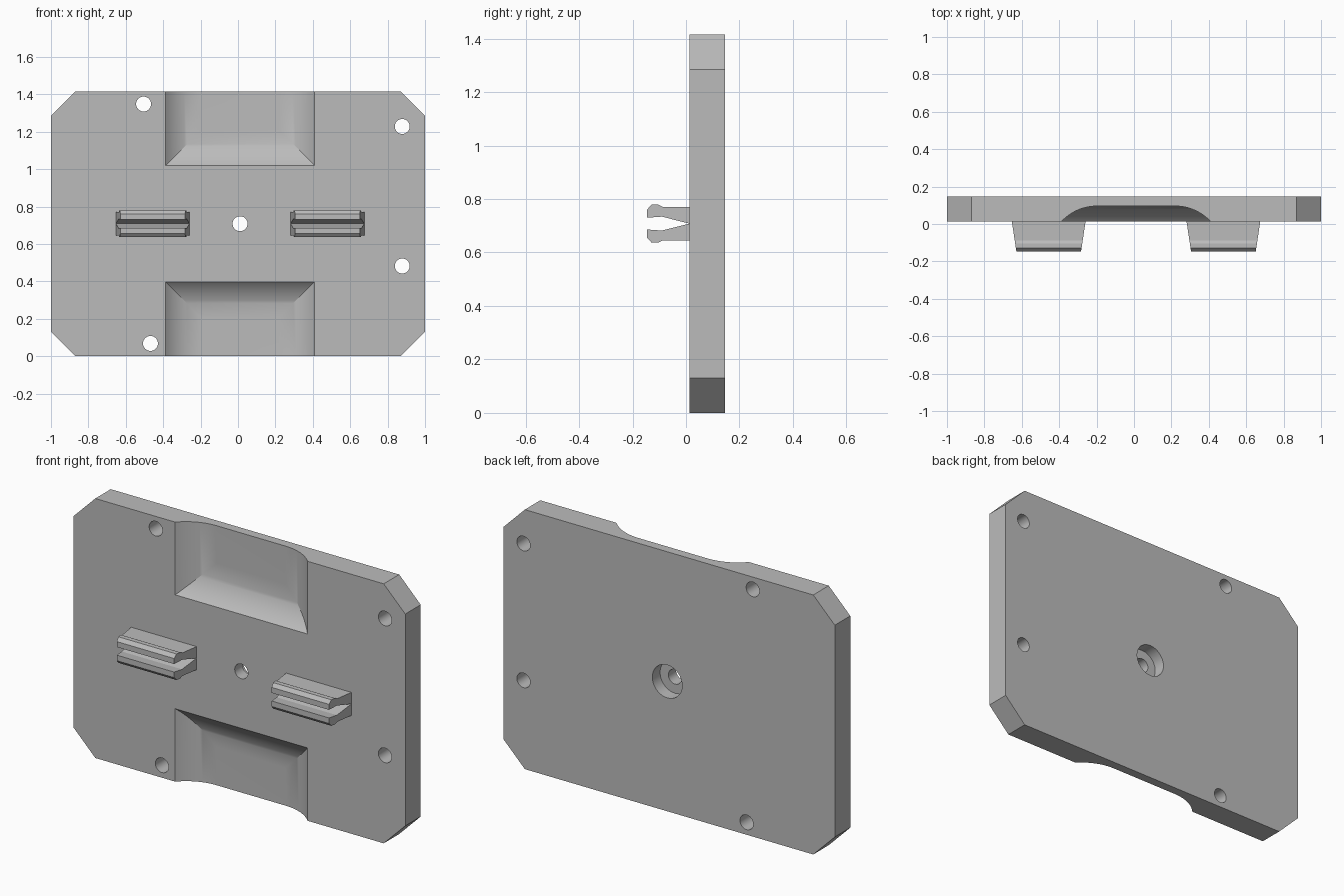
import bpy, bmesh, math
from mathutils import Matrix, Vector

cube = bpy.data.objects.get("Cube")
if cube:
    bpy.data.objects.remove(cube, do_unlink=True)

FRONT, BACK = 0.013, 0.146        # plate faces along y
HEIGHT, MID_Z, MID_X = 1.415, 0.708, 0.011

grey = bpy.data.materials.new("plain_grey")
grey.use_nodes = True
COLOUR = (0.5, 0.5, 0.5, 1)
grey.diffuse_color = COLOUR
grey.node_tree.nodes["Principled BSDF"].inputs["Base Color"].default_value = COLOUR


def loft(name, rings):
    """Skin a stack of equal-length point rings and cap both ends."""
    bm = bmesh.new()
    rows = [[bm.verts.new(p) for p in ring] for ring in rings]
    n = len(rows[0])
    for a, b in zip(rows, rows[1:]):
        for i in range(n):
            j = (i + 1) % n
            bm.faces.new((a[i], a[j], b[j], b[i]))
    bm.faces.new(rows[0])
    bm.faces.new(rows[-1])
    bmesh.ops.recalc_face_normals(bm, faces=bm.faces[:])
    mesh = bpy.data.meshes.new(name)
    bm.to_mesh(mesh)
    bm.free()
    mesh.materials.append(grey)
    obj = bpy.data.objects.new(name, mesh)
    bpy.context.collection.objects.link(obj)
    return obj


def disc(x, z, y, r, sides=40):
    return [(x + r * math.cos(math.tau * i / sides), y,
             z + r * math.sin(math.tau * i / sides)) for i in range(sides)]


def cut(target, cutter):
    cutter.hide_render = True
    mod = target.modifiers.new("cut", 'BOOLEAN')
    mod.operation, mod.solver, mod.object = 'DIFFERENCE', 'EXACT', cutter
    bpy.context.view_layer.objects.active = target
    bpy.ops.object.modifier_apply(modifier=mod.name)
    bpy.data.objects.remove(cutter, do_unlink=True)


# Plate with chamfered corners
C = 0.13
corner = [(1, HEIGHT - C), (1 - C, HEIGHT)]
right = [(1 - C, 0), (1, C)] + corner
outline = right + [(-x, z) for x, z in reversed(right)]
plate = loft("plate", [[(x, y, z) for x, z in outline] for y in (FRONT, BACK)])

# Scooped pockets, open at the top and bottom edges
RADIUS, DEPTH, HALF_W, REACH, STEPS = 0.26, 0.083, 0.399, 0.397, 14
edge_angle = math.acos(1 - DEPTH / RADIUS)
run = RADIUS * math.sin(edge_angle)
for side in (1, -1):
    levels = [(0, FRONT - 0.1)]
    for i in range(STEPS + 1):
        a = edge_angle * (1 - i / STEPS)
        levels.append((run - RADIUS * math.sin(a),
                       FRONT + DEPTH - RADIUS * (1 - math.cos(a))))
    rings = []
    for inset, y in levels:
        w = HALF_W - inset
        inner = MID_Z + side * (HEIGHT / 2 - REACH + inset)
        outer = MID_Z + side * (HEIGHT / 2 + 0.1)
        rings.append([(MID_X - w, y, inner), (MID_X + w, y, inner),
                      (MID_X + w, y, outer), (MID_X - w, y, outer)])
    cut(plate, loft("pocket_cutter", rings))

# Screw holes, and the centre hole with its counterbore at the back
for x, z in [(-0.505, 1.348), (0.878, 1.228), (0.878, 0.482),
             (-0.468, 0.068), (MID_X, MID_Z)]:
    cut(plate, loft("hole_cutter", [disc(x, z, y, 0.04) for y in (-0.3, 0.3)]))
cut(plate, loft("counterbore_cutter",
                [disc(MID_X, MID_Z, y, 0.09) for y in (BACK - 0.067, 0.3)]))

# Split snap clips: profile (y, height from centre), ends tapering to the tip
prong = [(FRONT + 0.005, 0.063), (-0.088, 0.063), (-0.103, 0.071),
         (-0.129, 0.071), (-0.146, 0.052), (-0.146, 0.022), (-0.09, 0.026)]
profile = prong + [(FRONT, 0)] + [(y, -h) for y, h in reversed(prong)]


def clip_half_width(y):
    t = (FRONT - y) / (FRONT + 0.146)
    return 0.197 - 0.024 * t


clips = []
for name, cx in (("left_clip", MID_X + 0.467), ("right_clip", MID_X - 0.467)):
    clips.append(loft(name, [[(cx + s * clip_half_width(y), y, MID_Z + h)
                              for y, h in profile] for s in (-1, 1)]))

# Smooth the scoops and bores, keeping real edges sharp
bpy.ops.object.select_all(action='DESELECT')
plate.select_set(True)
bpy.context.view_layer.objects.active = plate
bpy.ops.object.shade_smooth_by_angle(angle=math.radians(25))
